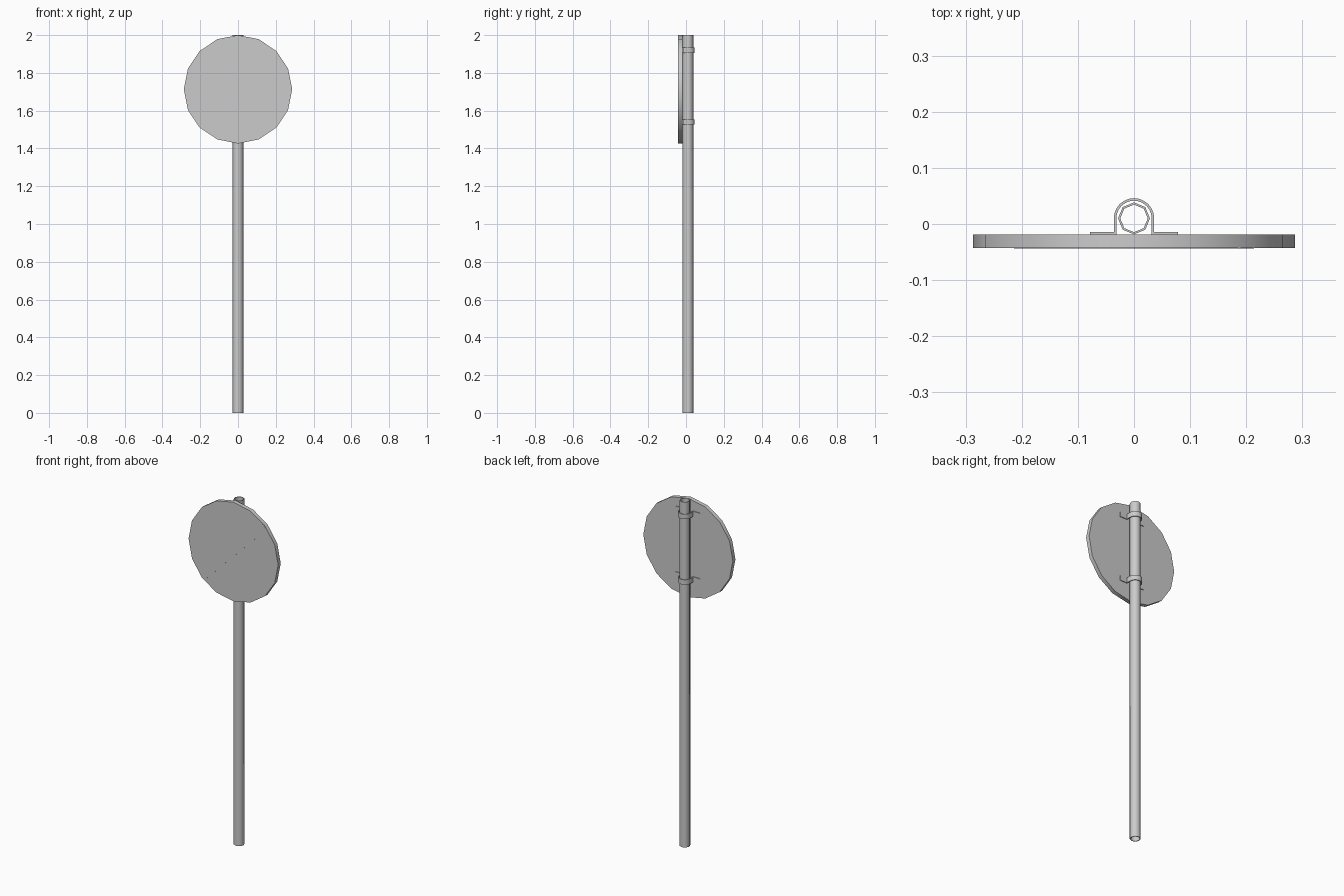
import bpy, bmesh
from math import pi, sin, cos, radians
from mathutils import Matrix

cube = bpy.data.objects.get("Cube")
if cube:
    bpy.data.objects.remove(cube, do_unlink=True)

grey = bpy.data.materials.new("plain grey metal")
grey.use_nodes = True
COLOUR = (0.6, 0.6, 0.6, 1)
grey.diffuse_color = COLOUR
grey.node_tree.nodes["Principled BSDF"].inputs["Base Color"].default_value = COLOUR

POLE_Y = 0.01
SIGN_Z, SIGN_R = 1.713, 0.287
BACK_Y, FRONT_Y = -0.019, -0.0425


def finish(name, bm, smooth=True):
    bmesh.ops.recalc_face_normals(bm, faces=bm.faces)
    mesh = bpy.data.meshes.new(name)
    bm.to_mesh(mesh)
    bm.free()
    mesh.materials.append(grey)
    obj = bpy.data.objects.new(name, mesh)
    bpy.context.collection.objects.link(obj)
    if smooth:
        bpy.ops.object.select_all(action="DESELECT")
        obj.select_set(True)
        bpy.context.view_layer.objects.active = obj
        bpy.ops.object.shade_smooth_by_angle(angle=radians(46))
    return obj


def extrude(bm, outline, z0, z1):
    """Prism over a closed xy outline."""
    face = bm.faces.new([bm.verts.new((x, y, z0)) for x, y in outline])
    new = bmesh.ops.extrude_face_region(bm, geom=[face])["geom"]
    verts = [v for v in new if isinstance(v, bmesh.types.BMVert)]
    bmesh.ops.translate(bm, verts=verts, vec=(0, 0, z1 - z0))


def arc(radius, start, end, steps):
    return [(radius * cos(start + (end - start) * i / steps),
             POLE_Y + radius * sin(start + (end - start) * i / steps))
            for i in range(steps + 1)]


# Hollow eight-sided pole: wall section spun into a tube
bm = bmesh.new()
rings = [[bm.verts.new((x, y, z)) for x, y in arc(r, 0, 2 * pi, 8)[:-1]]
         for r, z in ((0.0285, 0), (0.0285, 2), (0.0245, 2), (0.0245, 0))]
for k in range(4):
    a, b = rings[k], rings[(k + 1) % 4]
    for i in range(8):
        j = (i + 1) % 8
        bm.faces.new((a[i], a[j], b[j], b[i]))
finish("pole", bm)

# Sixteen-sided disc with a corner at the top
bm = bmesh.new()
bmesh.ops.create_cone(bm, cap_ends=True, segments=16, radius1=SIGN_R, radius2=SIGN_R,
                      depth=BACK_Y - FRONT_Y,
                      matrix=Matrix.Translation((0, (BACK_Y + FRONT_Y) / 2, SIGN_Z))
                      @ Matrix.Rotation(pi / 2, 4, "X"))
finish("sign_disc", bm)

# Thin diagonal bar on the face
bm = bmesh.new()
bmesh.ops.create_cube(bm, size=1, matrix=Matrix.Translation((0, FRONT_Y, SIGN_Z))
                      @ Matrix.Rotation(-pi / 4, 4, "Y")
                      @ Matrix.Diagonal((0.564, 0.002, 0.04, 1)))
finish("diagonal_bar", bm, smooth=False)

# Two U-shaped clamps with flanges against the disc
R_OUT, R_IN, FLANGE_X, FLANGE_Y = 0.036, 0.0315, 0.078, -0.0145
outline = ([(FLANGE_X, BACK_Y), (FLANGE_X, FLANGE_Y), (R_OUT, FLANGE_Y)]
           + arc(R_OUT, 0, pi, 12)
           + [(-R_OUT, FLANGE_Y), (-FLANGE_X, FLANGE_Y), (-FLANGE_X, BACK_Y), (-R_IN, BACK_Y)]
           + arc(R_IN, pi, 0, 12) + [(R_IN, BACK_Y)])
for name, z in (("upper_clamp", 1.92), ("lower_clamp", 1.54)):
    bm = bmesh.new()
    extrude(bm, outline, z - 0.0145, z + 0.0145)
    finish(name, bm)
